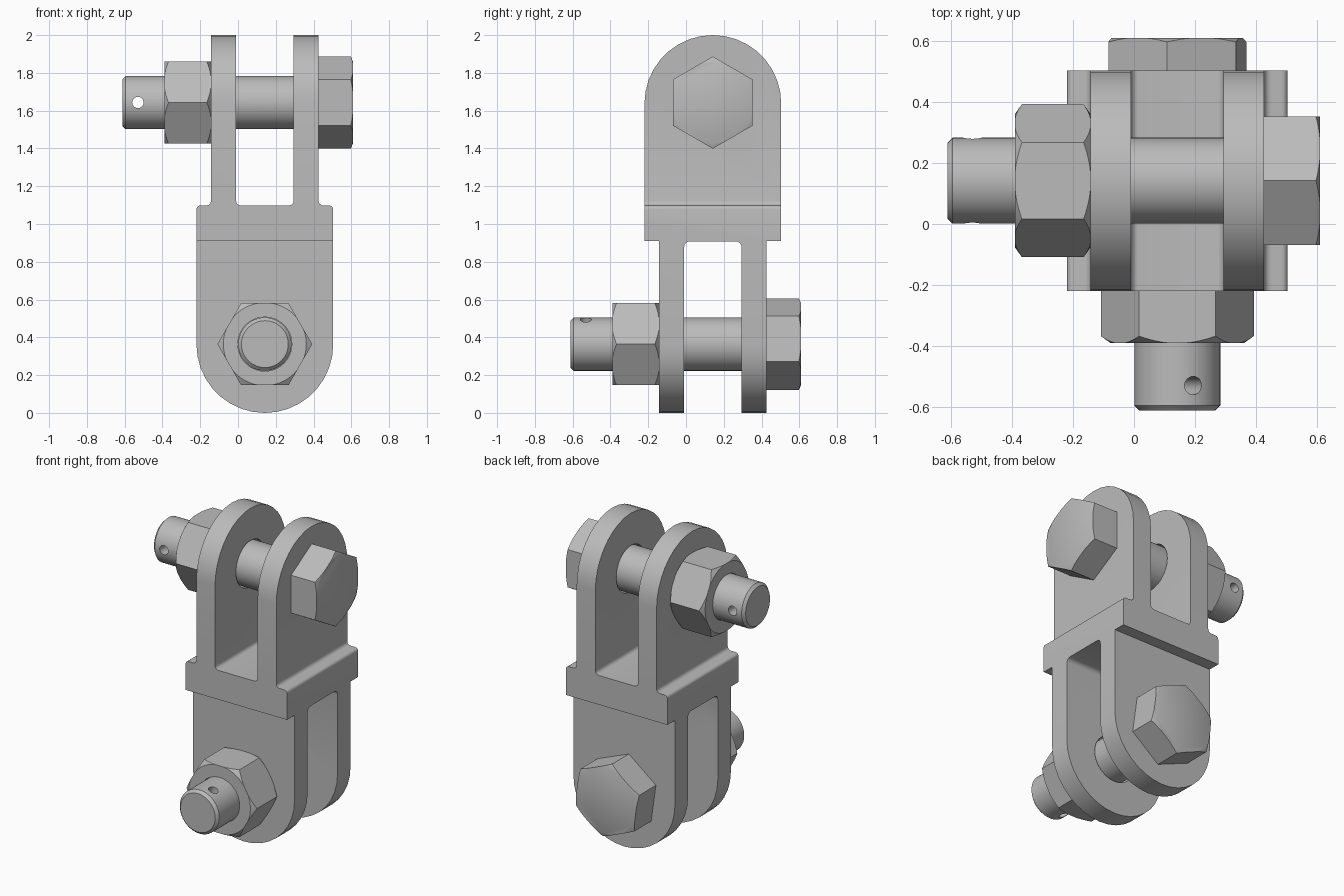
import bpy, bmesh
from math import pi, sin, cos, radians
from mathutils import Vector, Matrix

cube = bpy.data.objects.get("Cube")
if cube:
    bpy.data.objects.remove(cube, do_unlink=True)

steel = bpy.data.materials.new("grey steel")
steel.use_nodes = True
GREY = (0.5, 0.5, 0.5, 1)
steel.diffuse_color = GREY
steel.node_tree.nodes["Principled BSDF"].inputs["Base Color"].default_value = GREY

C = 0.142                    # clevis centre in x and y
HALF = 0.362                 # half width and end radius
LOW, TOP = 0.91, 1.098       # middle block heights
PIN = 0.141                  # pin radius
PIN_LOW, PIN_TOP = 0.364, 1.643
PLATES = (-0.143, -0.01, 0.294, 0.427)


def make_object(name, bm):
    bmesh.ops.remove_doubles(bm, verts=bm.verts, dist=1e-5)
    bmesh.ops.recalc_face_normals(bm, faces=bm.faces)
    mesh = bpy.data.meshes.new(name)
    bm.to_mesh(mesh)
    bm.free()
    mesh.materials.append(steel)
    obj = bpy.data.objects.new(name, mesh)
    bpy.context.collection.objects.link(obj)
    return obj


def select(obj):
    bpy.ops.object.select_all(action='DESELECT')
    obj.select_set(True)
    bpy.context.view_layer.objects.active = obj


def combine(obj, other, operation):
    """Apply a boolean and discard the second object."""
    mod = obj.modifiers.new("cut", 'BOOLEAN')
    mod.object, mod.operation, mod.solver = other, operation, 'EXACT'
    select(obj)
    bpy.ops.object.modifier_apply(modifier=mod.name)
    bpy.data.objects.remove(other, do_unlink=True)


def rounded(corners):
    """Outline from right-angled corners (u, z, radius)."""
    out = []
    for i, (u, z, r) in enumerate(corners):
        p = Vector((u, z))
        if r == 0:
            out.append(p)
            continue
        to_prev = (Vector(corners[i - 1][:2]) - p).normalized()
        to_next = (Vector(corners[(i + 1) % len(corners)][:2]) - p).normalized()
        steps = 9 if r > 0.1 else 4
        for k in range(steps + 1):
            t = k / steps * pi / 2
            q = p + r * (to_prev + to_next - to_next * cos(t) - to_prev * sin(t))
            if not out or (q - out[-1]).length > 1e-4:
                out.append(q)
    return out


def prism(name, corners, along, lo, hi):
    """Extrude an outline along x or y."""
    bm = bmesh.new()
    start = [bm.verts.new((lo, p.x, p.y) if along == 'x' else (p.x, lo, p.y))
             for p in rounded(corners)]
    face = bm.faces.new(start)
    ext = bmesh.ops.extrude_face_region(bm, geom=[face])
    shift = (hi - lo, 0, 0) if along == 'x' else (0, hi - lo, 0)
    bmesh.ops.translate(bm, vec=shift,
                        verts=[v for v in ext["geom"] if isinstance(v, bmesh.types.BMVert)])
    return make_object(name, bm)


def turned(name, rings, sides, turn=0.0):
    """Closed solid around the x axis from (x, radius) rings."""
    bm = bmesh.new()
    loops = [[bm.verts.new((x, r * cos(turn + 2 * pi * k / sides),
                            r * sin(turn + 2 * pi * k / sides))) for k in range(sides)]
             for x, r in rings]
    for a, b in zip(loops, loops[1:]):
        for k in range(sides):
            n = (k + 1) % sides
            bm.faces.new((a[k], a[n], b[n], b[k]))
    bm.faces.new(loops[0])
    bm.faces.new(loops[-1])
    return make_object(name, bm)


def place(obj, matrix):
    obj.data.transform(matrix)
    return obj


def finish(obj):
    select(obj)
    bpy.ops.object.shade_smooth_by_angle(angle=radians(28))


# Placement of the two pins: the lower one is turned to run front to back
AT_TOP = Matrix.Translation((0, C, PIN_TOP))
AT_LOW = Matrix.Translation((C, 0, PIN_LOW)) @ Matrix.Rotation(pi / 2, 4, 'Z')

# Upper fork with the middle block
a, b, c, d = PLATES
lo, hi = C - HALF, C + HALF
s, f = 0.02, 0.024
body = prism("double_clevis", [
    (lo, LOW, 0), (hi, LOW, 0), (hi, TOP, s), (d, TOP, f), (d, 2.1, 0), (c, 2.1, 0),
    (c, TOP, f), (b, TOP, f), (b, 2.1, 0), (a, 2.1, 0), (a, TOP, f), (lo, TOP, s)],
    'y', lo, hi)
combine(body, prism("upper_outline", [
    (lo, 0.8, 0), (hi, 0.8, 0), (hi, 2, HALF), (lo, 2, HALF)], 'x', -1, 1), 'INTERSECT')

# Lower fork, at a right angle to the upper one
fork = prism("lower_fork", [
    (a, -0.1, 0), (b, -0.1, 0), (b, LOW - 0.002, 0.03), (c, LOW - 0.002, 0.03),
    (c, -0.1, 0), (d, -0.1, 0), (d, 1, 0), (a, 1, 0)], 'x', lo, hi)
combine(fork, prism("lower_outline", [
    (lo, 0, HALF), (hi, 0, HALF), (hi, 1.05, 0), (lo, 1.05, 0)], 'y', -1, 1), 'INTERSECT')
combine(body, fork, 'UNION')

# Pin holes through the plates
for spot in (AT_TOP, AT_LOW):
    bore = turned("bore", [(-1, PIN + 0.008), (1, PIN + 0.008)], 48)
    combine(body, place(bore, spot), 'DIFFERENCE')
finish(body)

# Bolts with a cross-drilled tip, and chamfered nuts
for level, spot, roll in (("upper", AT_TOP, 0), ("lower", AT_LOW, 112)):
    bolt = turned(level + "_bolt", [(d, 0.244), (0.61, 0.244)], 6, pi / 6)
    combine(bolt, turned("crown", [(0, 0.3), (0.596, 0.246), (0.611, 0.212)], 96), 'INTERSECT')
    shank = turned("shank", [(-0.612, 0.124), (-0.595, PIN), (0.5, PIN)], 48)
    combine(bolt, shank, 'UNION')
    drill = place(turned("drill", [(-0.3, 0.03), (0.3, 0.03)], 24),
                  Matrix.Translation((-0.53, 0, 0)) @ Matrix.Rotation(pi / 2, 4, 'Z'))
    combine(bolt, drill, 'DIFFERENCE')
    place(bolt, spot @ Matrix.Rotation(radians(roll), 4, 'X'))
    finish(bolt)

    nut = turned(level + "_nut", [(-0.39, 0.251), (a, 0.251)], 6)
    combine(nut, turned("nut_crown", [
        (-0.391, 0.218), (-0.367, 0.252), (a - 0.023, 0.252), (a + 0.001, 0.218)], 96), 'INTERSECT')
    combine(nut, turned("thread_bore", [(-1, PIN + 0.002), (0, PIN + 0.002)], 48), 'DIFFERENCE')
    finish(place(nut, spot))
